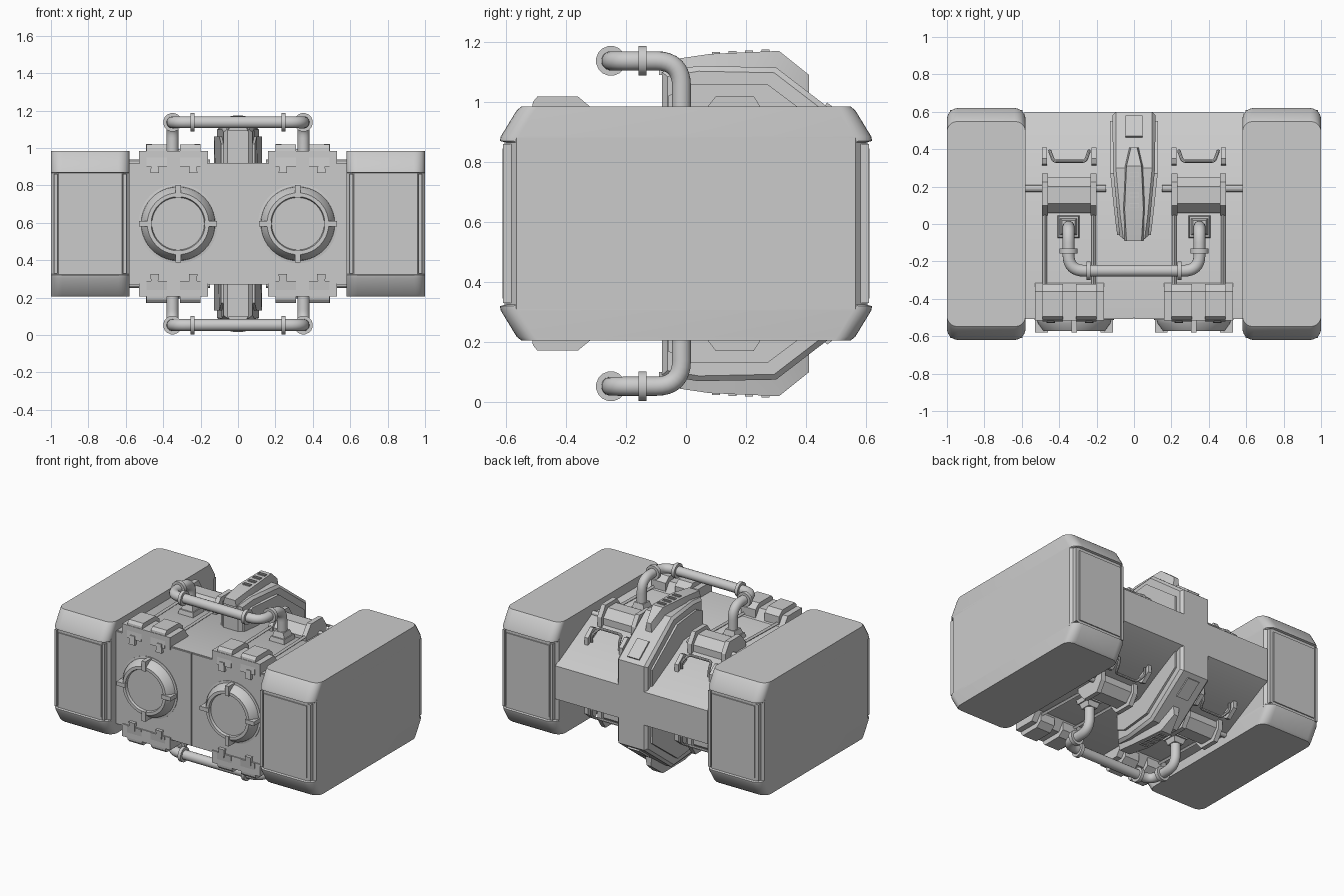
import bpy, bmesh, math
from mathutils import Vector, Matrix

if "Cube" in bpy.data.objects:
    bpy.data.objects.remove(bpy.data.objects["Cube"])

MID = 0.595  # height of the horizontal symmetry plane
grey = bpy.data.materials.new("light grey")
grey.diffuse_color = (0.6, 0.6, 0.6, 1)
grey.use_nodes = True
grey.node_tree.nodes["Principled BSDF"].inputs["Base Color"].default_value = grey.diffuse_color


def finish(bm, name, mx=True, mz=True, angle=30):
    """Mirror left/right and top/bottom, then make an object."""
    bmesh.ops.recalc_face_normals(bm, faces=bm.faces)
    for use, axis, centre in ((mx, 0, 0), (mz, 2, MID)):
        if use:
            dup = bmesh.ops.duplicate(bm, geom=bm.verts[:] + bm.edges[:] + bm.faces[:])["geom"]
            for v in (g for g in dup if isinstance(g, bmesh.types.BMVert)):
                v.co[axis] = 2 * centre - v.co[axis]
            bmesh.ops.reverse_faces(bm, faces=[g for g in dup if isinstance(g, bmesh.types.BMFace)])
    me = bpy.data.meshes.new(name)
    bm.to_mesh(me)
    bm.free()
    me.materials.append(grey)
    me.polygons.foreach_set("use_smooth", [True] * len(me.polygons))
    me.set_sharp_from_angle(angle=math.radians(angle))
    ob = bpy.data.objects.new(name, me)
    bpy.context.collection.objects.link(ob)
    return ob


def loft(bm, rings, caps=True):
    """Skin between rings of equal point count."""
    vs = [[bm.verts.new(p) for p in r] for r in rings]
    n = len(vs[0])
    for a, b in zip(vs, vs[1:]):
        for i in range(n):
            bm.faces.new((a[i], a[(i + 1) % n], b[(i + 1) % n], b[i]))
    if caps:
        bm.faces.new(vs[0][::-1])
        bm.faces.new(vs[-1])


def box(bm, x0, x1, y0, y1, z0, z1, tx=0, ty=0):
    """Box whose top shrinks by tx, ty on each side."""
    loft(bm, [[(x0, y0, z0), (x1, y0, z0), (x1, y1, z0), (x0, y1, z0)],
              [(x0 + tx, y0 + ty, z1), (x1 - tx, y0 + ty, z1),
               (x1 - tx, y1 - ty, z1), (x0 + tx, y1 - ty, z1)]])


def prism(bm, prof, x0, x1):
    """Extrude a (y, z) profile along x."""
    loft(bm, [[(x, y, z) for y, z in prof] for x in (x0, x1)])


def round_rect(x0, x1, y0, y1, r, z, seg=6):
    pts = []
    for cx, cy, a0 in ((x1 - r, y1 - r, 0), (x0 + r, y1 - r, 90), (x0 + r, y0 + r, 180), (x1 - r, y0 + r, 270)):
        for i in range(seg + 1):
            a = math.radians(a0 + 90 * i / seg)
            pts.append((cx + r * math.cos(a), cy + r * math.sin(a), z))
    return pts


def fillet(pts, r, seg=6):
    """Round the inner corners of a path."""
    pts = [Vector(p) for p in pts]
    out = [pts[0]]
    for a, b, c in zip(pts, pts[1:], pts[2:]):
        p, q = b + (a - b).normalized() * r, b + (c - b).normalized() * r
        for i in range(seg + 1):
            t = i / seg
            out.append(p * (1 - t) ** 2 + b * 2 * t * (1 - t) + q * t * t)
    return out + [pts[-1]]


def tube(bm, pts, r, sides=12):
    pts = [Vector(p) for p in pts]
    rings, u = [], None
    for i, p in enumerate(pts):
        d = (pts[min(i + 1, len(pts) - 1)] - pts[max(i - 1, 0)]).normalized()
        u = d.orthogonal() if u is None else u - d * u.dot(d)
        u.normalize()
        w = d.cross(u)
        rings.append([p + (u * math.cos(2 * math.pi * k / sides + math.pi / sides)
                           + w * math.sin(2 * math.pi * k / sides + math.pi / sides)) * r for k in range(sides)])
    loft(bm, rings)


def lathe_y(bm, prof, cx, cz, seg=40):
    """Spin a (radius, y) profile round a y-axis."""
    loft(bm, [[(cx + r * math.cos(2 * math.pi * k / seg), y, cz + r * math.sin(2 * math.pi * k / seg))
               for k in range(seg)] for r, y in prof])


def mirrored(half):
    return half + [(y, 2 * MID - z) for y, z in reversed(half)]


# Side pods: core with chamfered corners, flared end caps, front and rear panels
bm = bmesh.new()
loft(bm, [round_rect(0.58, 1.0, -0.605, 0.605, 0.04, z, 1) for z in (0.31, 0.88)])
finish(bm, "pod_core", mz=False)
bm = bmesh.new()
loft(bm, [round_rect(0.58, 1.0, -y, y, r, z) for y, r, z in
          ((0.6, 0.05, 0.865), (0.62, 0.06, 0.87), (0.617, 0.06, 0.885), (0.564, 0.06, 0.972), (0.548, 0.055, 0.985))])
finish(bm, "pod_cap")
bm = bmesh.new()
for s in (-1, 1):
    box(bm, 0.625, 0.955, min(s * 0.6, s * 0.612), max(s * 0.6, s * 0.612), 0.345, 0.845)
    for x in (0.597, 0.965):
        box(bm, x, x + 0.018, min(s * 0.57, s * 0.61), max(s * 0.57, s * 0.61), 0.33, 0.86)
finish(bm, "pod_panel", mz=False)

# Central hull with sloped rear
bm = bmesh.new()
prism(bm, mirrored([(-0.5, 0.92), (0.2, 0.92), (0.6, 0.71)]), -0.585, 0.585)
finish(bm, "hull", False, False)
bm = bmesh.new()
for x0, x1 in ((-0.58, -0.004), (0.004, 0.58)):
    box(bm, x0, x1, -0.508, -0.49, 0.275, 0.915)
finish(bm, "front_plate", False, False)

# Round front hatches with four clips
bm = bmesh.new()
lathe_y(bm, [(0.212, -0.5), (0.212, -0.512), (0.198, -0.514), (0.195, -0.53), (0.165, -0.572),
             (0.145, -0.572), (0.14, -0.555), (0.0, -0.555)][:-1], 0.32, MID)
finish(bm, "hatch", mz=False)
bm = bmesh.new()
for k in range(4):
    clip = bmesh.new()
    box(clip, 0.14, 0.208, -0.58, -0.5, -0.014, 0.014)
    m = Matrix.Translation((0.32, 0, MID)) @ Matrix.Rotation(k * math.pi / 2, 4, "Y")
    bmesh.ops.transform(clip, matrix=m, verts=clip.verts)
    tmp = bpy.data.meshes.new("clip_tmp")
    clip.to_mesh(tmp)
    clip.free()
    bm.from_mesh(tmp)
    bpy.data.meshes.remove(tmp)
finish(bm, "hatch_clip", mz=False)

# Front edge brackets
bm = bmesh.new()
low = [(-0.515, 0.9), (-0.515, 0.985), (-0.36, 0.985), (-0.3, 0.9)]
high = [(-0.52, 0.9), (-0.51, 1.0), (-0.495, 1.018), (-0.36, 1.018), (-0.32, 0.985), (-0.32, 0.9)]
prism(bm, low, 0.16, 0.53)
for x in (0.2, 0.38):
    prism(bm, high, x, x + 0.11)
for x in (0.217, 0.423):
    box(bm, x, x + 0.046, -0.53, -0.49, 0.865, 0.925, 0.006, 0.006)
finish(bm, "edge_bracket")

# Cross barrels with end hoops and axle
bm = bmesh.new()
prism(bm, [(0.06, 0.9), (0.06, 0.94), (0.11, 0.995), (0.2, 0.995), (0.25, 0.94), (0.25, 0.85)], 0.2, 0.48)
finish(bm, "barrel")
bm = bmesh.new()
hoop = [(0.045, 0.9), (0.045, 0.95), (0.1, 1.02), (0.225, 1.02), (0.27, 0.95), (0.27, 0.85)]
for x in (0.2, 0.46):
    prism(bm, hoop, x, x + 0.032)
finish(bm, "barrel_hoop")
bm = bmesh.new()
tube(bm, [(0.15, 0.19, 0.92), (0.62, 0.19, 0.92)], 0.018)
finish(bm, "axle")

# Straps running forward from the hoops
bm = bmesh.new()
for x, xe in ((0.216, 0.28), (0.476, 0.41)):
    tube(bm, [(x, 0.05, 0.945), (x, -0.35, 0.935), (xe, -0.5, 1.0)], 0.012, 4)
finish(bm, "strap")

# Grab handles on the rear slope
bm = bmesh.new()
tube(bm, fillet([(0.24, 0.39, 0.83), (0.24, 0.39, 0.88), (0.26, 0.335, 0.91), (0.43, 0.335, 0.91),
                 (0.45, 0.39, 0.88), (0.45, 0.39, 0.83)], 0.018, 3), 0.009, 8)
finish(bm, "grab_handle")
bm = bmesh.new()
for x in (0.2, 0.465):
    prism(bm, [(0.31, 0.84), (0.32, 0.9), (0.35, 0.91), (0.41, 0.86), (0.41, 0.8)], x, x + 0.028)
finish(bm, "handle_post")

# U-shaped pipes with collars and square base flanges
bm = bmesh.new()
tube(bm, fillet([(-0.35, -0.015, 0.9), (-0.35, -0.015, 1.137), (-0.35, -0.25, 1.137), (0.35, -0.25, 1.137),
                 (0.35, -0.015, 1.137), (0.35, -0.015, 0.9)], 0.085, 8), 0.032, 16)
finish(bm, "pipe", mx=False, angle=40)
bm = bmesh.new()
tube(bm, [(0.232, -0.25, 1.137), (0.254, -0.25, 1.137)], 0.05, 16)
tube(bm, [(0.35, -0.158, 1.137), (0.35, -0.132, 1.137)], 0.05, 16)
finish(bm, "pipe_collar")
bm = bmesh.new()
box(bm, 0.288, 0.412, -0.08, 0.05, 0.9, 0.95, 0.01, 0.01)
box(bm, 0.305, 0.395, -0.06, 0.03, 0.95, 0.985, 0.01, 0.01)
finish(bm, "pipe_flange")

# Central spine wrapping over the rear, narrowing to the front
bm = bmesh.new()
spine = mirrored([(-0.08, 1.1), (0.04, 1.12), (0.3, 1.115), (0.6, 0.885)])


def width(y):
    return 0.075 + 0.04 * min(1, max(0, (y + 0.08) / 0.3))


loft(bm, [[(s * width(y), y, z) for y, z in spine] for s in (-1, 1)])
bmesh.ops.bevel(bm, geom=[e for e in bm.edges if abs(e.verts[0].co.x - e.verts[1].co.x) < 0.05],
                offset=0.018, segments=1, affect="EDGES")
finish(bm, "spine", False, False)
bm = bmesh.new()
side = mirrored([(-0.06, 1.02), (0.02, 1.06), (0.27, 1.06), (0.55, 0.85)])
loft(bm, [[(s * (width(y) + 0.012), y, z) for y, z in side] for s in (-1, 1)])
finish(bm, "spine_side_plate", False, False)

# Pointed crest with slots, and the rear slope panel
bm = bmesh.new()
crest = [(-0.09, 0.04, 1.09, 1.135), (0.08, 0.05, 1.09, 1.16), (0.31, 0.04, 1.07, 1.17), (0.41, 0.016, 1.0, 1.09)]
loft(bm, [[(-w - 0.012, y, lo), (w + 0.012, y, lo), (w, y, hi), (-w, y, hi)] for y, w, lo, hi in crest])
finish(bm, "crest", mx=False)
bm = bmesh.new()
for y in (0.1, 0.155, 0.21, 0.265):
    z = 1.16 + 0.01 * (y - 0.08) / 0.23
    for a, b in ((-0.013, -0.008), (0.008, 0.013)):
        box(bm, -0.028, 0.028, y + a, y + b, z - 0.01, z + 0.006)
    for x in (-0.028, 0.023):
        box(bm, x, x + 0.005, y - 0.013, y + 0.013, z - 0.01, z + 0.006)
finish(bm, "crest_slot", mx=False)
bm = bmesh.new()
prism(bm, [(0.46, 0.985), (0.47, 0.998), (0.58, 0.914), (0.57, 0.9)], -0.045, 0.045)
finish(bm, "rear_panel", mx=False)
